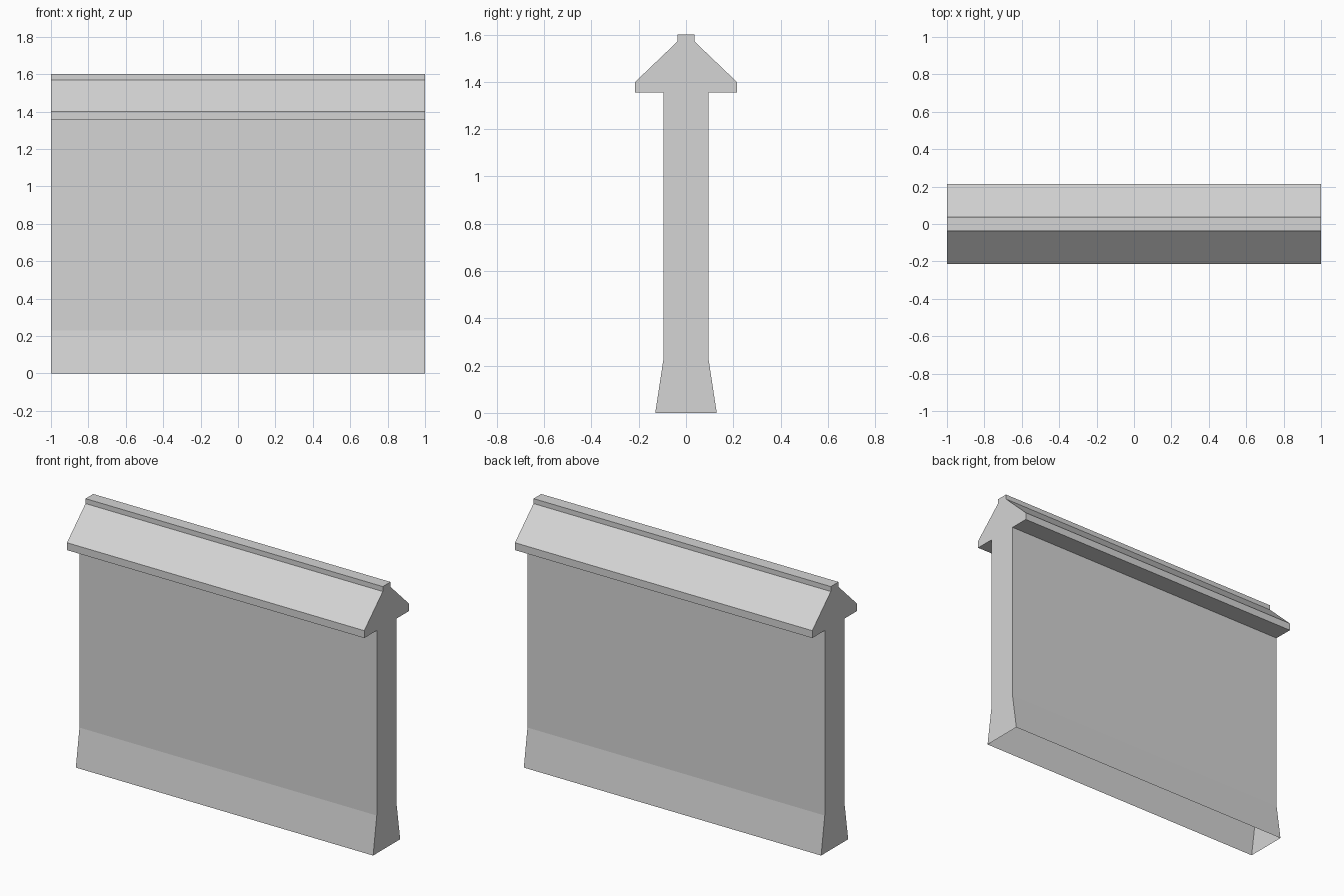
import bpy
import bmesh

cube = bpy.data.objects.get("Cube")
if cube:
    bpy.data.objects.remove(cube, do_unlink=True)

HALF_LENGTH = 1.0

# Plain grey stone
stone = bpy.data.materials.new("light_grey_stone")
stone.use_nodes = True
colour = (0.66, 0.66, 0.66, 1)
stone.diffuse_color = colour
stone.node_tree.nodes["Principled BSDF"].inputs["Base Color"].default_value = colour

# Half cross-section (y, z): flared foot, shaft, overhanging coping, ridge
half = [(0.13, 0), (0.095, 0.23), (0.095, 1.355), (0.215, 1.355),
        (0.215, 1.40), (0.037, 1.57), (0.037, 1.60)]
profile = half + [(-y, z) for y, z in reversed(half)]

# Sweep the section along x: closed ends, hollow and open underneath
bm = bmesh.new()
end = bm.faces.new([bm.verts.new((-HALF_LENGTH, y, z)) for y, z in profile])
result = bmesh.ops.extrude_face_region(bm, geom=[end], use_keep_orig=True)
moved = [v for v in result["geom"] if isinstance(v, bmesh.types.BMVert)]
bmesh.ops.translate(bm, verts=moved, vec=(2 * HALF_LENGTH, 0, 0))
bmesh.ops.recalc_face_normals(bm, faces=bm.faces)
underside = [f for f in bm.faces if all(v.co.z < 0.001 for v in f.verts)]
bmesh.ops.delete(bm, geom=underside, context='FACES_ONLY')

mesh = bpy.data.meshes.new("coped_wall")
bm.to_mesh(mesh)
bm.free()
mesh.materials.append(stone)
wall = bpy.data.objects.new("coped_wall", mesh)
bpy.context.collection.objects.link(wall)
